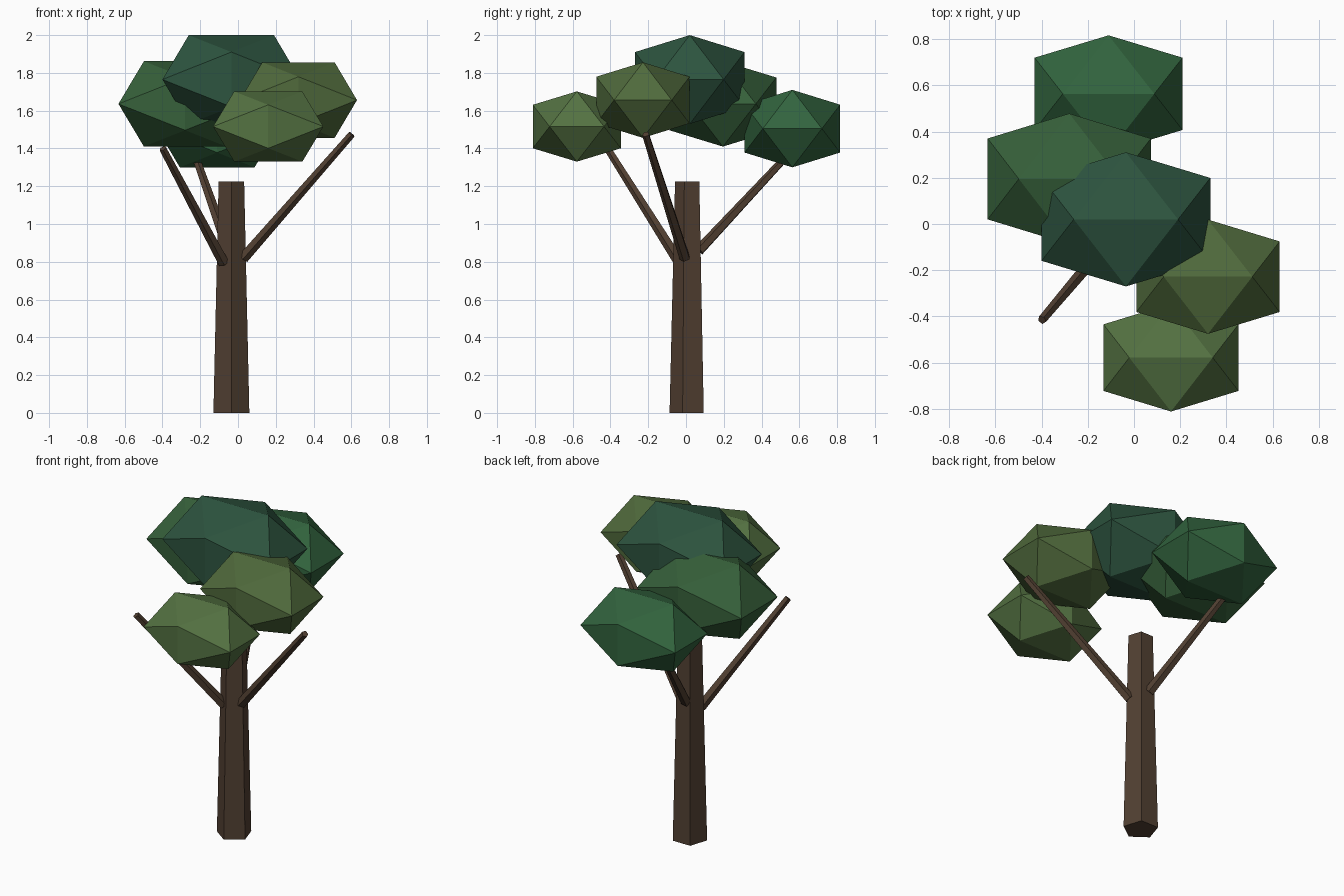
import bpy, bmesh
from math import sin, cos, pi, sqrt
from mathutils import Vector

if "Cube" in bpy.data.objects:
    bpy.data.objects.remove(bpy.data.objects["Cube"])


def material(name, rgb):
    m = bpy.data.materials.new(name)
    lin = [((c / 255 + 0.055) / 1.055) ** 2.4 for c in rgb]
    m.diffuse_color = (*lin, 1)
    m.use_nodes = True
    m.node_tree.nodes["Principled BSDF"].inputs["Base Color"].default_value = m.diffuse_color
    return m


def finish(name, bm, mat):
    bmesh.ops.recalc_face_normals(bm, faces=bm.faces)
    me = bpy.data.meshes.new(name)
    bm.to_mesh(me)
    bm.free()
    me.materials.append(mat)
    ob = bpy.data.objects.new(name, me)
    bpy.context.collection.objects.link(ob)
    return ob


def limb(name, start, end, r0, r1, mat, sides=5):
    """Tapered prism between two points."""
    start, end = Vector(start), Vector(end)
    turn = Vector((0, 0, 1)).rotation_difference(end - start)
    bm = bmesh.new()
    rings = []
    for p, r in ((start, r0), (end, r1)):
        angles = [-pi / 2 + 2 * pi * i / sides for i in range(sides)]
        rings.append([bm.verts.new(p + turn @ Vector((r * cos(a), r * sin(a), 0)))
                      for a in angles])
    low, high = rings
    for i in range(sides):
        j = (i + 1) % sides
        bm.faces.new((low[i], low[j], high[j], high[i]))
    bm.faces.new(low[::-1])
    bm.faces.new(high)
    return finish(name, bm, mat)


def leaf_clump(name, centre, half, mat):
    """Icosahedron stretched to the given half extents, one edge along x on top."""
    k = 2 / (1 + sqrt(5))
    bm = bmesh.new()
    for s in (-1, 1):
        for t in (-1, 1):
            for v in ((s * k, 0, t), (0, s, t * k), (s, t * k, 0)):
                bm.verts.new([c + h * q for c, h, q in zip(centre, half, v)])
    bmesh.ops.convex_hull(bm, input=bm.verts)
    return finish(name, bm, mat)


# Trunk and branches
bark = material("bark", (82, 64, 50))
limb("trunk", (-0.035, 0.013, 0), (-0.035, 0.013, 1.225), 0.1, 0.071, bark)
limb("branch_right", (0.028, -0.005, 0.82), (0.602, -0.213, 1.475), 0.03, 0.02, bark)
limb("branch_front_left", (-0.075, -0.033, 0.795), (-0.398, -0.415, 1.40), 0.03, 0.02, bark)
limb("branch_back_left", (-0.05, 0.07, 0.86), (-0.23, 0.545, 1.37), 0.03, 0.02, bark)

# Foliage: name, centre, half extents, colour
clumps = [
    ("top", (-0.035, 0.02, 1.765), (0.365, 0.29, 0.235), (45, 84, 63)),
    ("left", (-0.28, 0.195, 1.636), (0.353, 0.283, 0.226), (54, 96, 58)),
    ("back", (-0.11, 0.563, 1.505), (0.32, 0.253, 0.205), (50, 100, 62)),
    ("right", (0.32, -0.228, 1.656), (0.31, 0.247, 0.2), (80, 106, 60)),
    ("front", (0.16, -0.578, 1.516), (0.292, 0.233, 0.186), (84, 114, 66)),
]
for part, centre, half, rgb in clumps:
    leaf_clump("foliage_" + part, centre, half, material("leaf_" + part, rgb))
